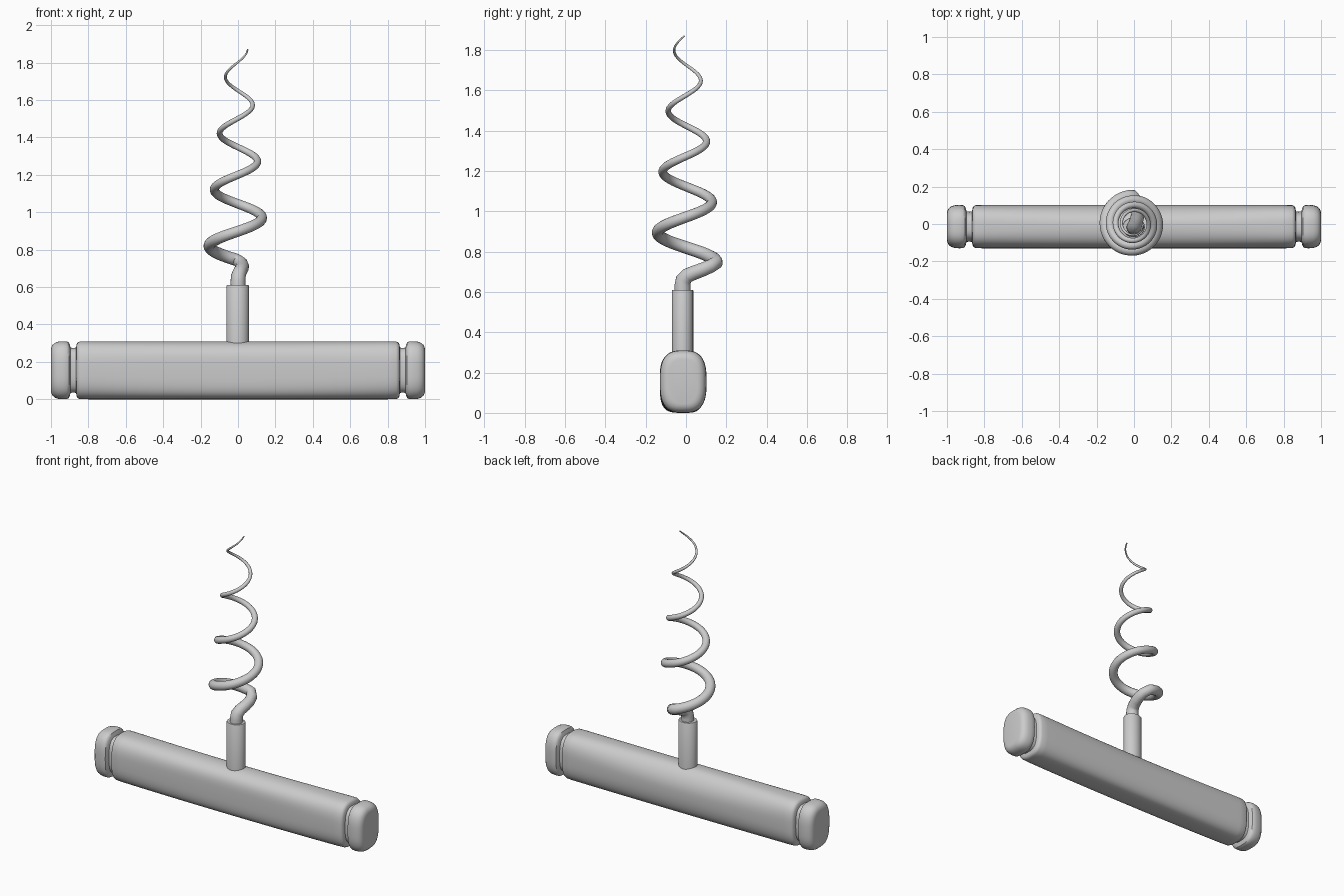
import bpy, bmesh
from math import sin, cos, pi, radians, copysign

if "Cube" in bpy.data.objects:
    bpy.data.objects.remove(bpy.data.objects["Cube"])

CY, CZ = -0.014, 0.155      # handle axis
HY, HZ = 0.116, 0.155       # handle half width and half height
SIDES = 64


def loft(name, rings):
    """Skin a list of closed rings and cap both ends."""
    bm = bmesh.new()
    loops = [[bm.verts.new(p) for p in r] for r in rings]
    for a, b in zip(loops, loops[1:]):
        n = len(a)
        for i in range(n):
            j = (i + 1) % n
            bm.faces.new((a[i], a[j], b[j], b[i]))
    bm.faces.new(loops[0][::-1])
    bm.faces.new(loops[-1])
    bmesh.ops.recalc_face_normals(bm, faces=bm.faces)
    me = bpy.data.meshes.new(name)
    bm.to_mesh(me)
    bm.free()
    ob = bpy.data.objects.new(name, me)
    bpy.context.collection.objects.link(ob)
    smooth(ob)
    return ob


def smooth(ob, angle=40):
    bpy.ops.object.select_all(action='DESELECT')
    ob.select_set(True)
    bpy.context.view_layer.objects.active = ob
    bpy.ops.object.shade_smooth_by_angle(angle=radians(angle))


def handle_ring(x, inset):
    """Rounded-box section; the worn middle is fuller at the front bottom edge."""
    mid = max(0.0, 1 - (x / 0.85) ** 2)
    ring = []
    for i in range(SIDES):
        a = 2 * pi * i / SIDES
        c, s = cos(a), sin(a)
        lean = -sin(a + pi / 4)           # +1 at front bottom, -1 at back top
        e = 2 / (2.9 + 0.8 * mid * lean)
        ring.append((x,
                     CY + (HY - inset) * copysign(abs(c) ** e, c),
                     CZ + (HZ - inset) * copysign(abs(s) ** e, s)))
    return ring


# Handle: body, neck groove and rounded end cap, mirrored about the centre
half = [(0, 0), (0.15, 0), (0.3, 0), (0.45, 0), (0.6, 0), (0.72, 0), (0.8, 0),
        (0.845, 0.001), (0.857, 0.006), (0.863, 0.016), (0.866, 0.034),
        (0.880, 0.036), (0.895, 0.034), (0.899, 0.020), (0.904, 0.007),
        (0.915, 0.001), (0.935, 0), (0.96, 0.002), (0.98, 0.009),
        (0.992, 0.020), (0.998, 0.033), (1.0, 0.045)]
stations = [(-x, d) for x, d in half[:0:-1]] + half
loft("handle", [handle_ring(x, d) for x, d in stations])

# Stem: short collar rising from the handle
stem_rings = [[(k * 0.060 * cos(2 * pi * i / 32) - 0.002,
                k * 0.053 * sin(2 * pi * i / 32) - 0.017, z) for i in range(32)]
              for z, k in ((0.25, 1), (0.606, 1), (0.61, 0.96))]
loft("stem", stem_rings)

# Screw: straight lead-in, then a tapering helix
path = [(0.0, -0.017, 0.58, 0.040), (0.0, -0.017, 0.63, 0.040),
        (0.002, -0.013, 0.660, 0.039), (0.010, 0.008, 0.682, 0.037),
        (0.020, 0.045, 0.697, 0.036), (0.024, 0.085, 0.712, 0.035),
        (0.018, 0.120, 0.727, 0.034)]
Z0, Z1, PITCH, STEPS = 0.745, 1.87, 0.302, 180
for k in range(STEPS + 1):
    t = k / STEPS
    z = Z0 + (Z1 - Z0) * t
    a = pi / 2 + 2 * pi * (z - Z0) / PITCH
    r = 0.150 - 0.098 * t ** 1.15
    path.append((-0.008 * (1 - t) + r * cos(a), r * sin(a), z, 0.033 - 0.029 * t))

cu = bpy.data.curves.new("screw", 'CURVE')
cu.dimensions = '3D'
cu.bevel_depth = 1.0
cu.bevel_resolution = 6
cu.use_fill_caps = True
sp = cu.splines.new('POLY')
sp.points.add(len(path) - 1)
for p, (x, y, z, r) in zip(sp.points, path):
    p.co = (x, y, z, 1)
    p.radius = r
screw = bpy.data.objects.new("screw", cu)
bpy.context.collection.objects.link(screw)
bpy.ops.object.select_all(action='DESELECT')
screw.select_set(True)
bpy.context.view_layer.objects.active = screw
bpy.ops.object.convert(target='MESH')
smooth(bpy.context.view_layer.objects.active, 60)
